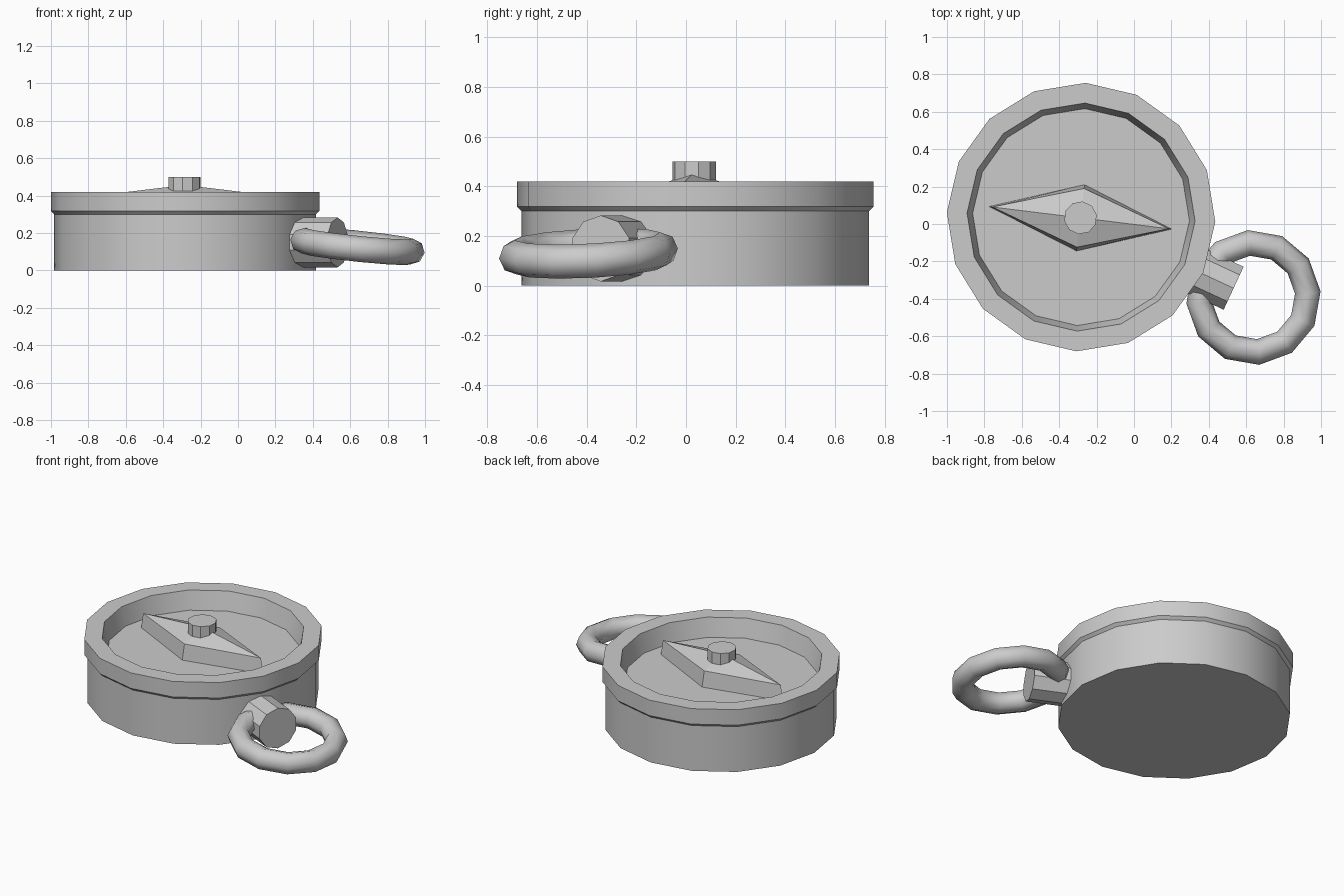
import bpy, bmesh
from math import radians, sin, cos, pi
from mathutils import Matrix, Vector

if "Cube" in bpy.data.objects:
    bpy.data.objects.remove(bpy.data.objects["Cube"])

CASE = Vector((-0.283, 0.037, 0))
TURN = radians(-25)                       # direction of stem and ring
OUT = Vector((cos(TURN), sin(TURN), 0))


def finish(bm, name, matrix, angle=32):
    bmesh.ops.remove_doubles(bm, verts=bm.verts, dist=1e-5)
    bmesh.ops.recalc_face_normals(bm, faces=bm.faces)
    mesh = bpy.data.meshes.new(name)
    bm.to_mesh(mesh)
    bm.free()
    for p in mesh.polygons:
        p.use_smooth = True
    mesh.set_sharp_from_angle(angle=radians(angle))
    ob = bpy.data.objects.new(name, mesh)
    bpy.context.collection.objects.link(ob)
    ob.matrix_world = matrix
    return ob


def lathe(name, profile, sides, matrix):
    """Spin an (r, z) profile; open ends are capped with n-gons."""
    bm = bmesh.new()
    rings = [[bm.verts.new((r * cos(2 * pi * i / sides), r * sin(2 * pi * i / sides), z))
              for i in range(sides)] for r, z in profile]
    for a, b in zip(rings, rings[1:]):
        for i in range(sides):
            j = (i + 1) % sides
            bm.faces.new((a[i], a[j], b[j], b[i]))
    bm.faces.new(rings[0][::-1])
    bm.faces.new(rings[-1])
    return finish(bm, name, matrix)


def place(loc, rot_z):
    return Matrix.Translation(loc) @ Matrix.Rotation(rot_z, 4, 'Z')


# Case with bezel lip and recessed dial
lathe("case", [(0.70, 0), (0.70, 0.30), (0.718, 0.318), (0.718, 0.42),
               (0.61, 0.42), (0.58, 0.30)], 16, place(CASE, TURN + radians(0.5)))

# Needle: slightly tapered diamond block with a low pyramid on top
bm = bmesh.new()
levels = []
for lx, ly, z in ((0.493, 0.179, 0.295), (0.475, 0.158, 0.40)):
    levels.append([bm.verts.new(c) for c in ((lx, 0, z), (0, ly, z), (-lx, 0, z), (0, -ly, z))])
apex = bm.verts.new((0, 0, 0.457))
low, high = levels
bm.faces.new(low[::-1])
for i in range(4):
    j = (i + 1) % 4
    bm.faces.new((low[i], low[j], high[j], high[i]))
    bm.faces.new((high[i], high[j], apex))
finish(bm, "needle", place(CASE + Vector((-0.003, -0.004, 0)), radians(-7)), 1)

# Pivot cap on the needle
lathe("pivot_cap", [(0.088, 0.41), (0.088, 0.50)], 10, place(CASE + Vector((-0.003, -0.004, 0)), TURN), )

# Stem pointing outward from the case side
lathe("stem", [(0.133, 0.62), (0.133, 0.90)], 10,
      place(CASE + Vector((0, 0, 0.15)), TURN) @ Matrix.Rotation(pi / 2, 4, 'Y'))

# Hanging ring, drooping outward
SEG, TUBE, MAJOR, MINOR = 12, 8, 0.293, 0.069
bm = bmesh.new()
loops = []
for i in range(SEG):
    a = 2 * pi * i / SEG
    loops.append([bm.verts.new(((MAJOR + MINOR * cos(t)) * cos(a),
                                (MAJOR + MINOR * cos(t)) * sin(a), MINOR * sin(t)))
                  for t in (2 * pi * k / TUBE for k in range(TUBE))])
for i in range(SEG):
    a, b = loops[i], loops[(i + 1) % SEG]
    for k in range(TUBE):
        m = (k + 1) % TUBE
        bm.faces.new((a[k], b[k], b[m], a[m]))
finish(bm, "ring", place(CASE + OUT * 1.017 + Vector((0, 0, 0.13)), TURN)
       @ Matrix.Rotation(radians(6.5), 4, 'Y'), 60)
